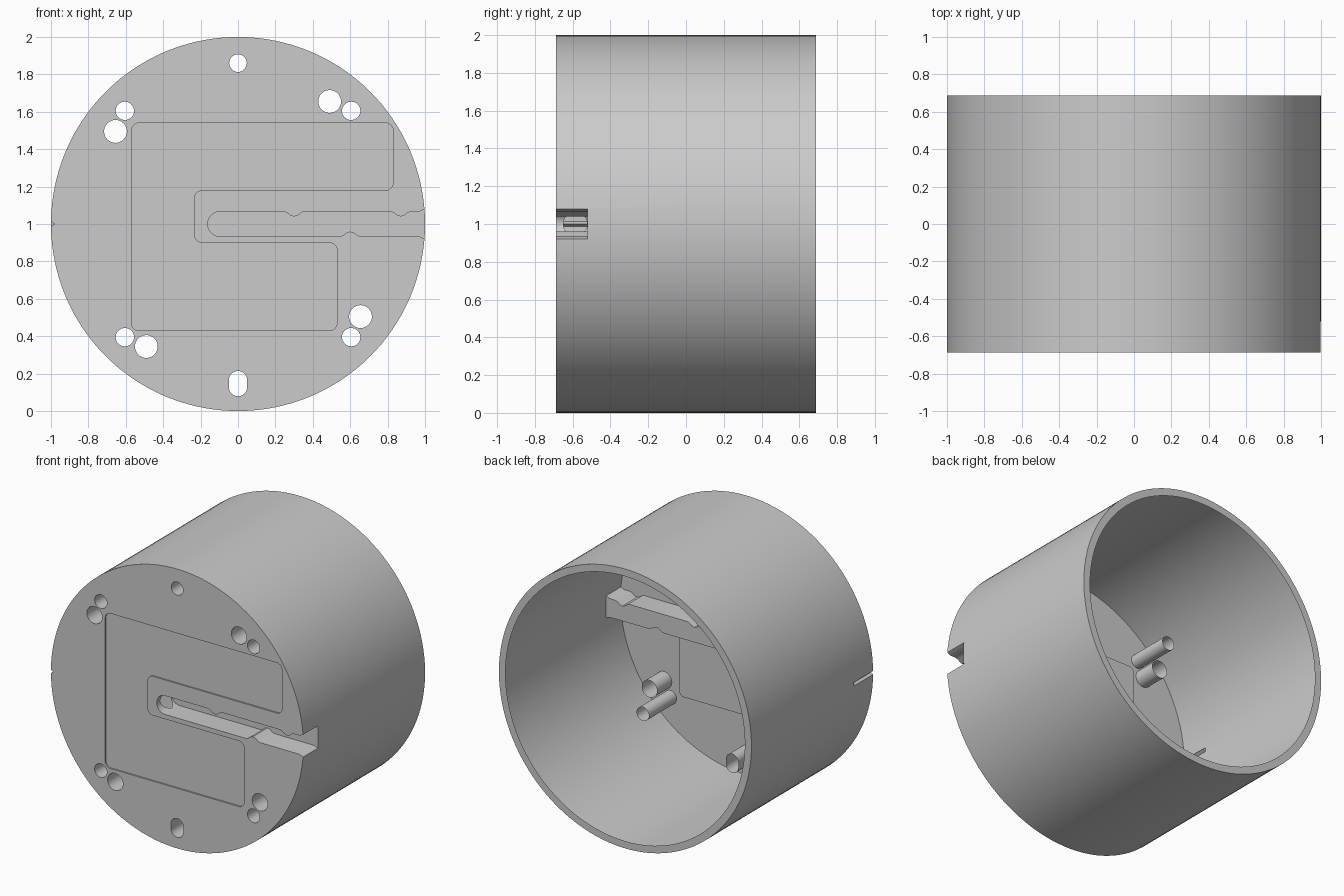
import bpy, bmesh
from math import sin, cos, pi, asin, sqrt

if "Cube" in bpy.data.objects:
    bpy.data.objects.remove(bpy.data.objects["Cube"])

FRONT, BACK, CZ = -0.688, 0.688, 1.0
SLOT_Y, NOTCH_Y, RECESS_Y = -0.522, -0.475, -0.677


def finish(bm, name, smooth=True):
    bmesh.ops.remove_doubles(bm, verts=bm.verts, dist=1e-5)
    me = bpy.data.meshes.new(name)
    bm.to_mesh(me)
    bm.free()
    ob = bpy.data.objects.new(name, me)
    bpy.context.collection.objects.link(ob)
    if smooth:
        bpy.ops.object.select_all(action='DESELECT')
        ob.select_set(True)
        bpy.context.view_layer.objects.active = ob
        bpy.ops.object.shade_smooth_by_angle()
    return ob


def strip(bm, pts, y0, y1, closed=False, flip=False):
    """Wall along a front-view path, from depth y0 to y1 (numbers or functions of z)."""
    at = lambda y, p: y(p[1]) if callable(y) else y
    n = len(pts)
    a = [bm.verts.new((p[0], at(y0, p), CZ + p[1])) for p in pts]
    b = [bm.verts.new((p[0], at(y1, p), CZ + p[1])) for p in pts]
    for i in range(n if closed else n - 1):
        j = (i + 1) % n
        q = [a[i], a[j], b[j], b[i]]
        bm.faces.new(q[::-1] if flip else q)


def fill(bm, loops, y, normal=(0, -1, 0)):
    """Flat face in the front plane with any inner loops left open."""
    edges = []
    for pts in loops:
        v = [bm.verts.new((p[0], y, CZ + p[1])) for p in pts]
        edges += [bm.edges.new((v[i], v[(i + 1) % len(v)])) for i in range(len(v))]
    bmesh.ops.triangle_fill(bm, use_beauty=True, edges=edges, normal=normal)


def arc(cx, cz, r, a0, a1, n):
    return [(cx + r * cos(a0 + (a1 - a0) * i / n), cz + r * sin(a0 + (a1 - a0) * i / n))
            for i in range(n + 1)]


def circle(cx, cz, r, n=32):
    return arc(cx, cz, r, 0, 2 * pi, n)[:-1]


def rounded(poly, r, n=5):
    out = []
    for i, c in enumerate(poly):
        ends = []
        for o in (poly[i - 1], poly[(i + 1) % len(poly)]):
            d = sqrt((o[0] - c[0]) ** 2 + (o[1] - c[1]) ** 2)
            ends.append((c[0] + (o[0] - c[0]) * r / d, c[1] + (o[1] - c[1]) * r / d))
        for k in range(n + 1):
            t = k / n
            out.append(tuple((1 - t) ** 2 * ends[0][m] + 0.6 * 2 * t * (1 - t) * c[m]
                             + 0.4 * t * (1 - t) * (ends[0][m] + ends[1][m])
                             + t * t * ends[1][m] for m in (0, 1)))
    return out


# Cable slot path: top edge, round end, bottom edge
W = 0.067


def bump(x):
    return [(x + d, h) for d, h in ((0.06, W), (0.04, 0.062), (0.02, 0.046), (0, 0.04),
                                    (-0.02, 0.046), (-0.04, 0.062), (-0.06, W))]


A = asin(0.08)
top = [(cos(A), 0.08), (0.97, W)] + bump(0.87) + bump(0.3)
end = arc(-0.095, 0, W, pi / 2, 3 * pi / 2, 24)
bottom = [(x, -h) for x, h in bump(0.6)][::-1] + [(0.97, -W), (cos(A), -0.08)]
slot = top + end + bottom

# Outer outline, broken by the slot on the right and a V notch on the left
N = 0.013
upper = arc(0, 0, 1, A, pi - N, 64)
lower = arc(0, 0, 1, pi + N, 2 * pi - A, 64)
notch = [upper[-1], (-0.98, 0), lower[0]]
mouth = arc(0, 0, 1, -A, A, 6)
outline = upper + [notch[1]] + lower + slot[::-1][1:-1]

# Holes through the front: (loop, tube depth)
holes = []
for sx in (-1, 1):
    for sz in (-1, 1):
        holes.append((circle(0.605 * sx, 0.605 * sz, 0.049), -0.375))
for x, z in ((0.49, 0.655), (-0.655, 0.495), (0.655, -0.495), (-0.49, -0.655)):
    holes.append((circle(x, z, 0.061), SLOT_Y))
holes.append((circle(0, 0.86, 0.047), SLOT_Y))
holes.append((arc(0, -0.835, 0.049, 0, pi, 16) + arc(0, -0.872, 0.049, pi, 2 * pi, 16), SLOT_Y))

recess = rounded([(-0.57, 0.54), (-0.57, -0.57), (0.53, -0.57), (0.53, -0.1), (-0.235, -0.1),
                  (-0.235, 0.18), (0.83, 0.18), (0.83, 0.54)], 0.035)

# Front plate
bm = bmesh.new()
fill(bm, [outline, recess] + [h for h, _ in holes], FRONT)
finish(bm, "front_plate", False)

# Shallow label recess
bm = bmesh.new()
fill(bm, [recess], RECESS_Y)
strip(bm, recess, FRONT, RECESS_Y, closed=True)
finish(bm, "front_recess")

# Hole tubes
bm = bmesh.new()
for loop, depth in holes:
    strip(bm, loop, FRONT, depth, closed=True)
finish(bm, "screw_hole_tubes")

# Slot walls and floor, with a cross hole in the round end
R, HY = 0.063, -0.586
half = lambda z: sqrt(max(0, R * R - z * z))
bm = bmesh.new()
strip(bm, top + end[:1], FRONT, SLOT_Y)
strip(bm, end[-1:] + bottom, FRONT, SLOT_Y)
strip(bm, end, FRONT, lambda z: HY - half(z))
strip(bm, end, lambda z: HY + half(z), SLOT_Y)
fill(bm, [slot + mouth[1:-1]], SLOT_Y)
finish(bm, "cable_slot")

# Side wall
bm = bmesh.new()
for part in (upper, lower):
    strip(bm, part, FRONT, BACK, flip=True)
strip(bm, mouth, SLOT_Y, BACK, flip=True)
strip(bm, [notch[0], notch[2]], NOTCH_Y, BACK, flip=True)
finish(bm, "side_wall")

# Alignment notch
bm = bmesh.new()
strip(bm, notch, FRONT, NOTCH_Y, flip=True)
fill(bm, [notch], NOTCH_Y)
finish(bm, "alignment_notch", False)

# Back rim
bm = bmesh.new()
fill(bm, [upper + lower + mouth[1:-1], circle(0, 0, 0.948, 128)], BACK, (0, 1, 0))
finish(bm, "back_rim", False)
